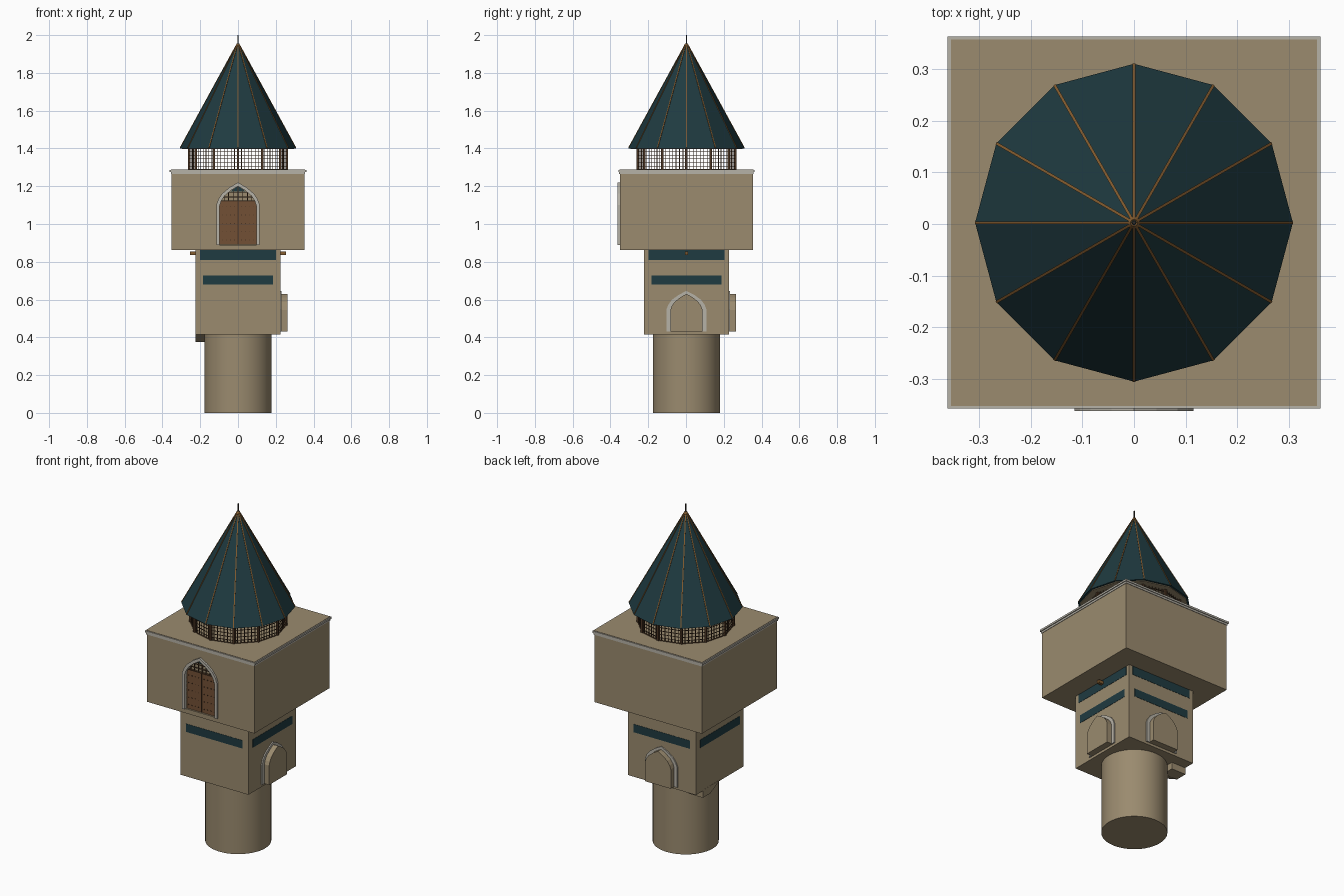
import bpy, bmesh, math
from mathutils import Vector, Matrix

if "Cube" in bpy.data.objects:
    bpy.data.objects.remove(bpy.data.objects["Cube"])


def material(name, rgb):
    m = bpy.data.materials.new(name)
    m.diffuse_color = (*rgb, 1)
    m.use_nodes = True
    m.node_tree.nodes["Principled BSDF"].inputs["Base Color"].default_value = m.diffuse_color
    return m


STONE = material("sandstone", (0.325, 0.257, 0.158))
TRIM = material("pale_trim", (0.47, 0.445, 0.385))
TEAL = material("teal_tile", (0.0135, 0.043, 0.052))
WOOD = material("door_wood", (0.17, 0.08, 0.035))
DARK = material("dark_timber", (0.07, 0.036, 0.017))
BRONZE = material("bronze", (0.235, 0.11, 0.03))
IRON = material("dark_iron", (0.03, 0.025, 0.02))


def finish(name, bm, mat, angle=0.0):
    bmesh.ops.rotate(bm, verts=bm.verts, matrix=Matrix.Rotation(math.radians(angle), 3, 'Z'))
    bmesh.ops.recalc_face_normals(bm, faces=bm.faces)
    me = bpy.data.meshes.new(name)
    bm.to_mesh(me)
    bm.free()
    me.materials.append(mat)
    ob = bpy.data.objects.new(name, me)
    ob.location.y = 0.0025  # balances the projecting doorway
    bpy.context.collection.objects.link(ob)
    return ob


def add_box(bm, x0, x1, y0, y1, z0, z1):
    m = Matrix.Translation(((x0 + x1) / 2, (y0 + y1) / 2, (z0 + z1) / 2))
    bmesh.ops.create_cube(bm, size=1, matrix=m @ Matrix.Diagonal((x1 - x0, y1 - y0, z1 - z0, 1)))


def box(name, mat, *dims, angle=0):
    bm = bmesh.new()
    add_box(bm, *dims)
    return finish(name, bm, mat, angle)


def bar(bm, p, q, w):
    # square bar between two points
    p, q = Vector(p), Vector(q)
    m = Matrix.Translation((p + q) / 2) @ (q - p).to_track_quat('Z', 'Y').to_matrix().to_4x4()
    bmesh.ops.create_cube(bm, size=1, matrix=m @ Matrix.Diagonal((w, w, (q - p).length, 1)))


def cone(name, mat, n, r0, r1, z0, z1):
    bm = bmesh.new()
    bmesh.ops.create_cone(bm, cap_ends=True, segments=n, radius1=r0, radius2=r1, depth=z1 - z0,
                          matrix=Matrix.Translation((0, 0, (z0 + z1) / 2)))
    return finish(name, bm, mat)


def arch(w, base, spring, apex):
    # pointed arch outline, from bottom right over the top to bottom left
    h = apex - spring
    half = [(w, base)] + [(w * a, spring + h * b) for a, b in
                          ((1, 0), (0.91, 0.25), (0.73, 0.51), (0.38, 0.79))]
    return half + [(0, apex)] + [(-x, z) for x, z in reversed(half)]


def arch_solid(name, mat, outline, y0, y1, angle=0):
    bm = bmesh.new()
    f = bm.faces.new([bm.verts.new((x, y0, z)) for x, z in outline])
    ext = bmesh.ops.extrude_face_region(bm, geom=[f])["geom"]
    bmesh.ops.translate(bm, vec=(0, y1 - y0, 0), verts=[v for v in ext if isinstance(v, bmesh.types.BMVert)])
    return finish(name, bm, mat, angle)


def arch_frame(name, mat, outer, inner, y0, y1, angle=0):
    bm = bmesh.new()
    loops = [[bm.verts.new((x, y, z)) for x, z in o]
             for o, y in ((outer, y0), (inner, y0), (inner, y1), (outer, y1))]
    for i in range(len(outer) - 1):
        for a in range(4):
            p, q = loops[a], loops[(a + 1) % 4]
            bm.faces.new((p[i], p[i + 1], q[i + 1], q[i]))
    for i in (0, -1):
        bm.faces.new([l[i] for l in loops])
    return finish(name, bm, mat, angle)


# Round base shaft
shaft = cone("base_shaft", STONE, 48, 0.178, 0.178, 0, 0.42)
for p in shaft.data.polygons:
    p.use_smooth = abs(p.normal.z) < 0.5

# Wedge bracket under the overhang
bracket = box("side_bracket", STONE, -0.225, -0.13, 0.0, 0.16, 0.375, 0.42)
for v in bracket.data.vertices:
    if v.co.z < 0.4 and v.co.y < 0.1:
        v.co.y = 0.09

# Middle storey with tile bands on each side
box("middle_storey", STONE, -0.224, 0.224, -0.224, 0.224, 0.415, 0.87)
for a, side in ((0, "front"), (90, "right"), (180, "back"), (270, "left")):
    box("upper_band_" + side, TEAL, -0.2, 0.2, -0.2255, -0.221, 0.81, 0.862, angle=a)
    box("lower_band_" + side, TEAL, -0.185, 0.185, -0.2255, -0.221, 0.68, 0.728, angle=a)

# Projecting beam ends
for s, side in ((1, "right"), (-1, "left")):
    bm = bmesh.new()
    bar(bm, (s * 0.2, 0, 0.845), (s * 0.255, 0, 0.845), 0.018)
    finish("beam_end_" + side, bm, BRONZE)

# Projecting arched bays on the right and back, framed where they meet the wall
for a, side in ((90, "right"), (180, "back")):
    outer, inner = arch(0.105, 0.43, 0.55, 0.646), arch(0.085, 0.43, 0.545, 0.63)
    arch_solid("bay_" + side, STONE, inner, -0.22, -0.262, a)
    arch_frame("bay_frame_" + side, TRIM, outer, inner, -0.22, -0.231, a)

# Upper storey with a recessed doorway
upper = box("upper_storey", STONE, -0.353, 0.353, -0.353, 0.353, 0.863, 1.27)
opening = arch(0.098, 0.89, 1.095, 1.2)
cutter = arch_solid("doorway_cutter", STONE, opening, -0.4, -0.33)
cutter.hide_render = True
cutter.hide_viewport = True
mod = upper.modifiers.new("doorway", 'BOOLEAN')
mod.object = cutter
mod.operation = 'DIFFERENCE'
mod.solver = 'EXACT'
arch_frame("doorway_frame", TRIM, arch(0.115, 0.89, 1.1, 1.22), opening, -0.34, -0.365)

# Door leaves, meeting strip and studs
for s, side in ((1, "right"), (-1, "left")):
    x0, x1 = sorted((s * 0.0015, s * 0.097))
    box("door_leaf_" + side, WOOD, x0, x1, -0.345, -0.331, 0.891, 1.12)
bm = bmesh.new()
add_box(bm, -0.002, 0.002, -0.347, -0.332, 0.891, 1.12)
for i in range(4):
    for j in range(5):
        for s in (1, -1):
            x, z = s * (0.018 + 0.022 * i), 0.915 + 0.044 * j
            add_box(bm, x - 0.002, x + 0.002, -0.348, -0.344, z - 0.002, z + 0.002)
finish("door_studs", bm, DARK)

# Tracery over the door, with a tile at the point
bm = bmesh.new()
add_box(bm, -0.096, 0.096, -0.345, -0.332, 1.118, 1.124)
for x, top in ((0, 1.195), (0.025, 1.183), (0.05, 1.165), (0.073, 1.145)):
    for s in (1, -1):
        bar(bm, (s * x, -0.338, 1.12), (s * x, -0.338, top), 0.004)
for z, w in ((1.143, 0.08), (1.165, 0.055)):
    bar(bm, (-w, -0.338, z), (w, -0.338, z), 0.004)
finish("door_tracery", bm, DARK)
arch_solid("door_point_tile", TEAL, [(0.04, 1.172), (0.026, 1.184), (0, 1.199), (-0.026, 1.184), (-0.04, 1.172)],
           -0.336, -0.331)

# Cornice and terrace
box("cornice_lower", TRIM, -0.356, 0.356, -0.356, 0.356, 1.264, 1.275)
box("cornice_upper", TRIM, -0.3615, 0.3615, -0.3605, 0.3605, 1.275, 1.286)
box("terrace", STONE, -0.355, 0.355, -0.355, 0.355, 1.28, 1.288)

# Twelve-sided gallery: posts, rails and open lattice
R, Z0, Z1 = 0.258, 1.285, 1.405
corner = [Vector((R * math.cos(i * math.pi / 6), R * math.sin(i * math.pi / 6), 0)) for i in range(13)]
posts, grid = bmesh.new(), bmesh.new()
for a, b in zip(corner, corner[1:]):
    bar(posts, a + Vector((0, 0, Z0)), a + Vector((0, 0, Z1)), 0.013)
    for z in (Z0 + 0.003, Z1 - 0.006):
        bar(posts, a + Vector((0, 0, z)), b + Vector((0, 0, z)), 0.006)
    for k in range(1, 7):
        p = a.lerp(b, k / 7)
        bar(grid, p + Vector((0, 0, Z0)), p + Vector((0, 0, Z1)), 0.003)
    for k in range(1, 6):
        h = Vector((0, 0, Z0 + 0.02 * k))
        bar(grid, a + h, b + h, 0.003)
finish("gallery_posts", posts, DARK)
finish("gallery_lattice", grid, DARK)

# Roof, soffit, ribs and finial
cone("roof", TEAL, 12, 0.308, 0.002, 1.40, 1.96)
cone("roof_soffit", STONE, 12, 0.296, 0.296, 1.396, 1.402)
# align the roof corners with the posts
for n in ("roof", "roof_soffit"):
    me = bpy.data.objects[n].data
    v = max(me.vertices, key=lambda t: t.co.xy.length).co
    off = math.atan2(v.y, v.x) % (math.pi / 6)
    me.transform(Matrix.Rotation(-off, 4, 'Z'))
ribs = bmesh.new()
for i in range(12):
    c, s = math.cos(i * math.pi / 6), math.sin(i * math.pi / 6)
    bar(ribs, (0.306 * c, 0.306 * s, 1.403), (0.004 * c, 0.004 * s, 1.955), 0.0055)
finish("roof_ribs", ribs, BRONZE)
cone("finial", IRON, 8, 0.0035, 0.0035, 1.95, 2.0)
